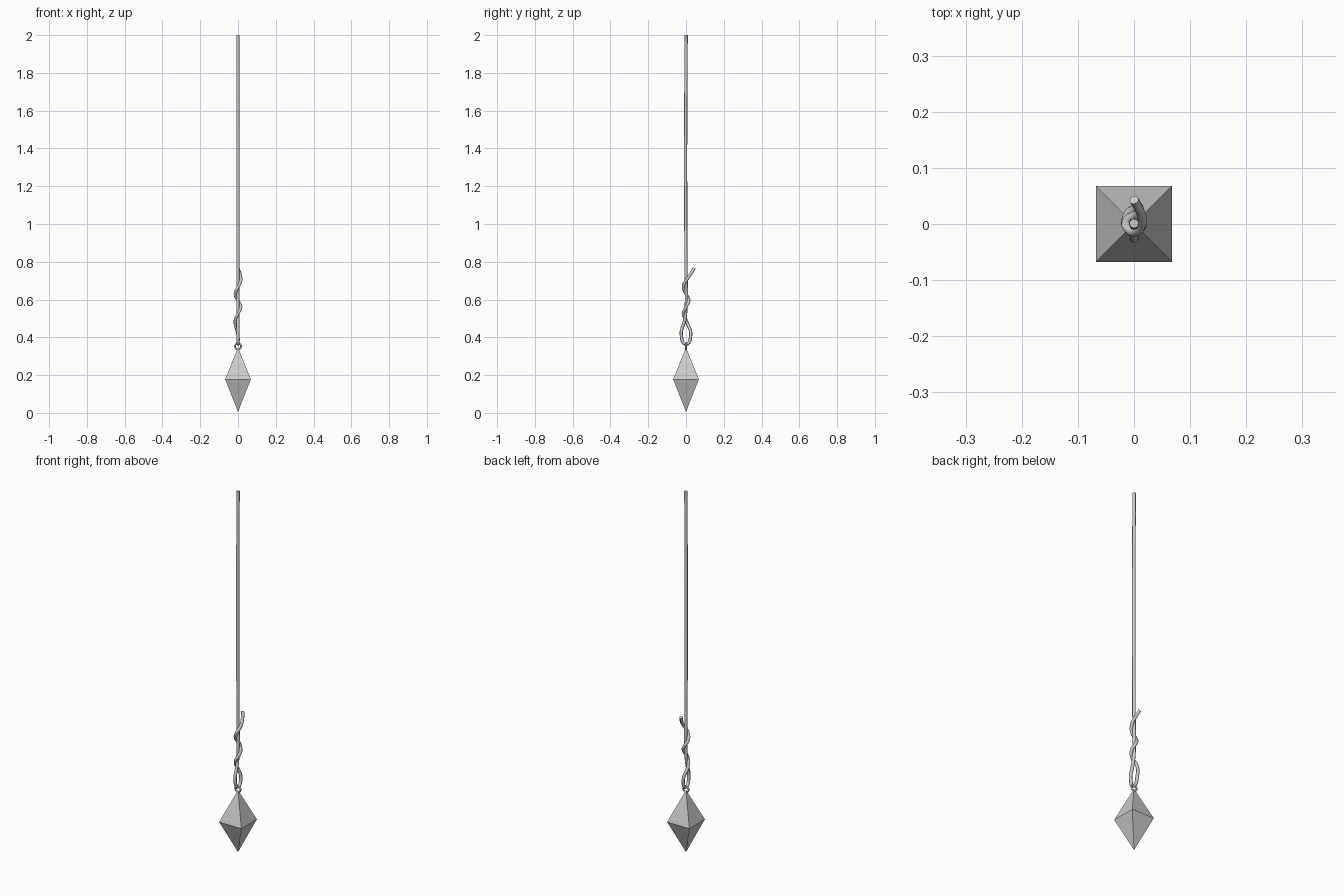
import bpy, math

if "Cube" in bpy.data.objects:
    bpy.data.objects.remove(bpy.data.objects["Cube"])

# Faceted weight: two four-sided pyramids sharing a square waist
h, mid, top = 0.068, 0.178, 0.347
verts = [(0, 0, 0.005), (-h, -h, mid), (h, -h, mid), (h, h, mid), (-h, h, mid), (0, 0, top)]
faces = []
for i in range(4):
    a, b = 1 + i, 1 + (i + 1) % 4
    faces += [(a, b, 5), (b, a, 0)]
mesh = bpy.data.meshes.new("weight")
mesh.from_pydata(verts, [], faces)
bpy.context.collection.objects.link(bpy.data.objects.new("weight", mesh))

# Small eyelet on the tip of the weight
bpy.ops.mesh.primitive_torus_add(location=(0, 0, 0.352), rotation=(math.pi / 2, 0, 0),
                                 major_radius=0.016, minor_radius=0.0045,
                                 major_segments=20, minor_segments=8)
bpy.context.object.name = "eyelet"
bpy.ops.object.shade_smooth()

# Cord: hangs straight, loops through the eyelet, then winds back up itself
path = [(0, 0.001, 2.0), (0, -0.002, 1.35), (0, 0, 0.75), (0, 0, 0.55),
        (0, -0.009, 0.485), (0, -0.025, 0.415), (0, 0, 0.364), (0, 0.025, 0.41)]
r = 0.0145
for k in range(8):
    a = math.pi - 0.25 + k * math.pi / 2 + 0.25
    z = 0.49 + 0.035 * k
    path.append((r * math.cos(a), r * math.sin(a), z))
path[-1] = (0.012, 0.020, 0.728)
path.append((0, 0.043, 0.766))

curve = bpy.data.curves.new("cord", "CURVE")
curve.dimensions = "3D"
curve.bevel_depth = 0.0085
curve.bevel_resolution = 2
curve.resolution_u = 6
curve.use_fill_caps = True
sp = curve.splines.new("BEZIER")
sp.bezier_points.add(len(path) - 1)
for p, co in zip(sp.bezier_points, path):
    p.co = co
    p.handle_left_type = p.handle_right_type = "AUTO"
cord = bpy.data.objects.new("cord", curve)
bpy.context.collection.objects.link(cord)

# Turn the cord into a mesh with smooth sides and sharp ends
bpy.ops.object.select_all(action="DESELECT")
cord.select_set(True)
bpy.context.view_layer.objects.active = cord
bpy.ops.object.convert(target="MESH")
bpy.ops.object.shade_smooth_by_angle(angle=math.radians(60))
